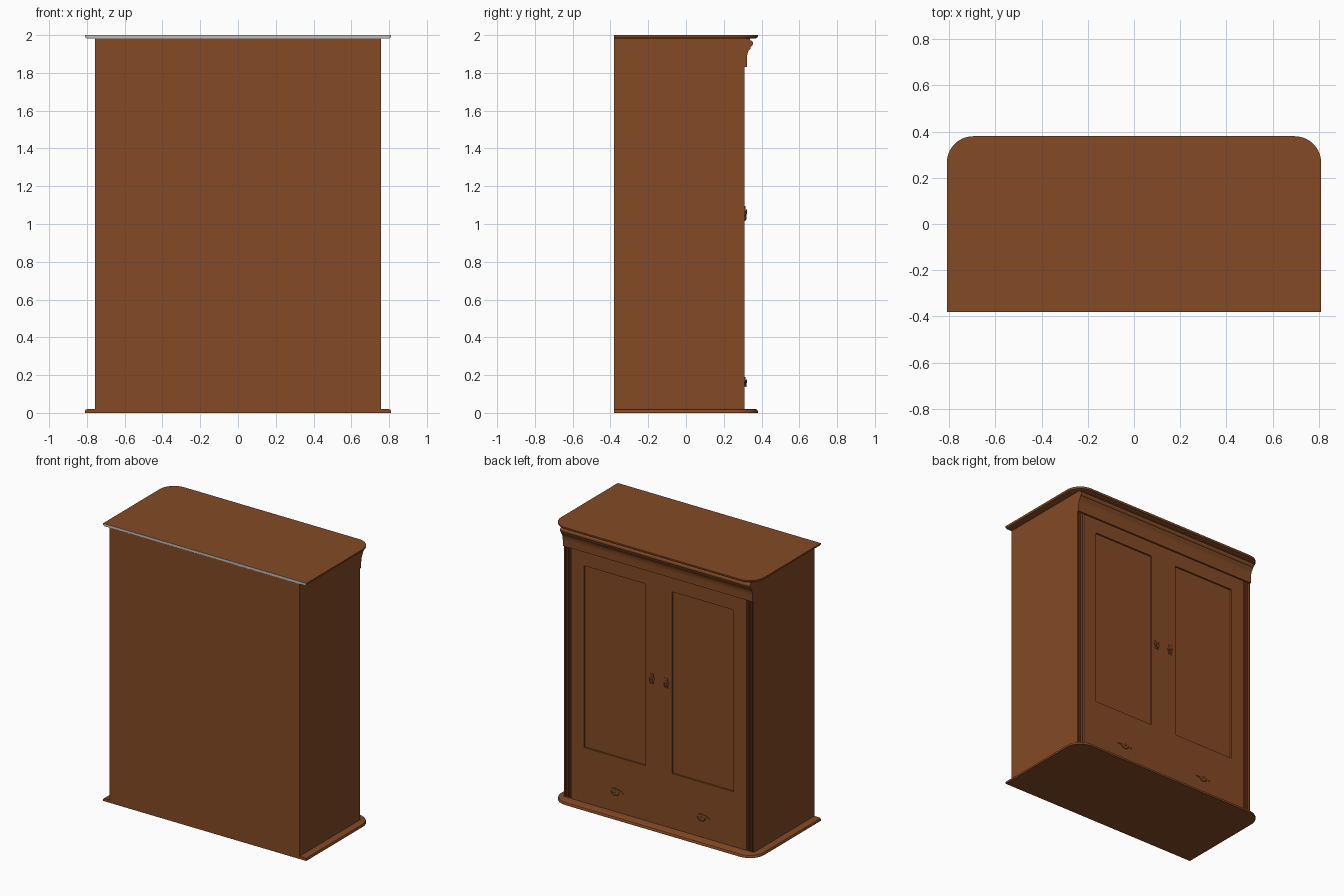
import bpy, bmesh, math
from mathutils import Matrix, Vector

if "Cube" in bpy.data.objects:
    bpy.data.objects.remove(bpy.data.objects["Cube"])


def material(name, rgb):
    m = bpy.data.materials.new(name)
    m.diffuse_color = (*rgb, 1)
    m.use_nodes = True
    m.node_tree.nodes["Principled BSDF"].inputs["Base Color"].default_value = m.diffuse_color
    return m


WOOD = material("warm_brown_wood", (0.23, 0.068, 0.018))
GREY = material("grey_back_edge", (0.50, 0.53, 0.53))


def finish(bm, name, smooth=False):
    bmesh.ops.recalc_face_normals(bm, faces=bm.faces)
    me = bpy.data.meshes.new(name)
    bm.to_mesh(me)
    bm.free()
    ob = bpy.data.objects.new(name, me)
    bpy.context.collection.objects.link(ob)
    me.materials.append(WOOD)
    if smooth:
        bpy.ops.object.select_all(action='DESELECT')
        ob.select_set(True)
        bpy.context.view_layer.objects.active = ob
        bpy.ops.object.shade_smooth_by_angle(angle=math.radians(35))
    return ob


def loft(rings, name, smooth=False):
    """Bridge equal-length rings of points and cap both ends."""
    bm = bmesh.new()
    vs = [[bm.verts.new(p) for p in r] for r in rings]
    n = len(vs[0])
    for a, b in zip(vs, vs[1:]):
        for i in range(n):
            bm.faces.new((a[i], a[(i + 1) % n], b[(i + 1) % n], b[i]))
    bm.faces.new(vs[0])
    bm.faces.new(vs[-1])
    return finish(bm, name, smooth)


def slab_ring(inset, z):
    """Plan of the top and base boards: square back, rounded front corners."""
    w, f, r = 0.81 - inset, 0.38 - inset, 0.115 - inset
    pts = [(-w, -0.38, z), (w, -0.38, z)]
    for cx, start in ((w - r, 0), (r - w, 90)):
        for i in range(11):
            a = math.radians(start + 9 * i)
            pts.append((cx + r * math.cos(a), f - r + r * math.sin(a), z))
    return pts


# base board and top board
loft([slab_ring(0, 0), slab_ring(0, 0.01), slab_ring(0.004, 0.017), slab_ring(0.012, 0.02)],
     "base_board", True)
top = loft([slab_ring(0.012, 1.982), slab_ring(0.003, 1.986), slab_ring(0, 1.992),
            slab_ring(0, 2.0)], "top_board", True)
top.data.materials.append(GREY)
for p in top.data.polygons:
    if p.normal.y < -0.9:
        p.material_index = 1

# carcass with fluted front corner strips
half = [(0.757, -0.38), (0.757, 0.31)]
for k in range(3):
    x = 0.748 - k * 0.018
    half += [(x, 0.31), (x - 0.003, 0.301), (x - 0.008, 0.301), (x - 0.011, 0.31)]
plan = half + [(-x, y) for x, y in reversed(half)]
body = loft([[(x, y, z) for x, y in plan] for z in (0.015, 1.985)], "cabinet_body")

# sunken door panels
for s in (-1, 1):
    bm = bmesh.new()
    bmesh.ops.create_cube(bm, size=1, matrix=Matrix.Translation((s * 0.35, 0.348, 1.07))
                          @ Matrix.Diagonal((0.49, 0.1, 1.31, 1)))
    cutter = finish(bm, "panel_cutter")
    cutter.hide_render = True
    mod = body.modifiers.new("panel", 'BOOLEAN')
    mod.operation = 'DIFFERENCE'
    mod.solver = 'EXACT'
    mod.object = cutter
    bpy.context.view_layer.objects.active = body
    bpy.ops.object.modifier_apply(modifier=mod.name)
    bpy.data.objects.remove(cutter)

# cornice: rounded nose over a hollow curve
prof = [(0.30, 1.83), (0.322, 1.83), (0.322, 1.87)]
for i in range(1, 7):
    a = math.radians(i * 12)
    prof.append((0.322 + 0.026 * (1 - math.cos(a)), 1.87 + 0.06 * math.sin(a)))
for i in range(9):
    a = math.radians(-70 + i * 20)
    prof.append((0.338 + 0.017 * math.cos(a), 1.956 + 0.017 * math.sin(a)))
prof += [(0.338, 1.985), (0.30, 1.985)]
loft([[(x, y, z) for y, z in prof] for x in (-0.757, 0.757)], "cornice", True)


def plate(name, cx, cz, outline, depth):
    loft([[(cx + x, y, cz + z) for x, z in outline] for y in (0.305, 0.31 + depth)], name)


def knob(name, cx, cz, r, length):
    rings = []
    for t, k in ((0, 0.5), (0.5, 0.5), (0.6, 1), (0.85, 1), (1, 0.6)):
        rings.append([(cx + r * k * math.cos(i * math.pi / 6), 0.308 + t * length,
                       cz + r * k * math.sin(i * math.pi / 6)) for i in range(12)])
    loft(rings, name, True)


def bail(name, cx, cz, w, drop):
    """Thin hanging handle swept along a half loop."""
    rings = []
    for i in range(13):
        a = math.pi * i / 12
        c = Vector((cx - w * math.cos(a), 0.317, cz - drop * math.sin(a)))
        d = Vector((-math.cos(a), 0, -math.sin(a)))
        rings.append([c + 0.0035 * (math.cos(b * math.pi / 3) * d
                      + math.sin(b * math.pi / 3) * Vector((0, 1, 0))) for b in range(6)])
    loft(rings, name, True)


# scalloped door escutcheons and wing-shaped drawer pulls
scallop = []
for i in range(40):
    a = i * math.tau / 40
    k = 1 + 0.16 * math.cos(6 * a)
    scallop.append((0.022 * k * math.cos(a), 0.039 * k * math.sin(a)))
wing = [(0, 0.022), (0.02, 0.016), (0.045, 0.012), (0.065, -0.006), (0.045, -0.004),
        (0.025, -0.012), (0.012, -0.024)]
wing += [(0, -0.028)] + [(-x, z) for x, z in reversed(wing[1:])]
for s, side in ((-1, "left"), (1, "right")):
    plate(side + "_door_plate", s * 0.058, 1.055, scallop, 0.004)
    knob(side + "_door_knob", s * 0.058, 1.065, 0.011, 0.016)
    bail(side + "_door_drop", s * 0.058, 1.055, 0.011, 0.03)
    plate(side + "_drawer_plate", s * 0.343, 0.168, wing, 0.004)
    knob(side + "_drawer_knob", s * 0.343, 0.168, 0.009, 0.016)
    bail(side + "_drawer_pull", s * 0.343, 0.166, 0.03, 0.026)
